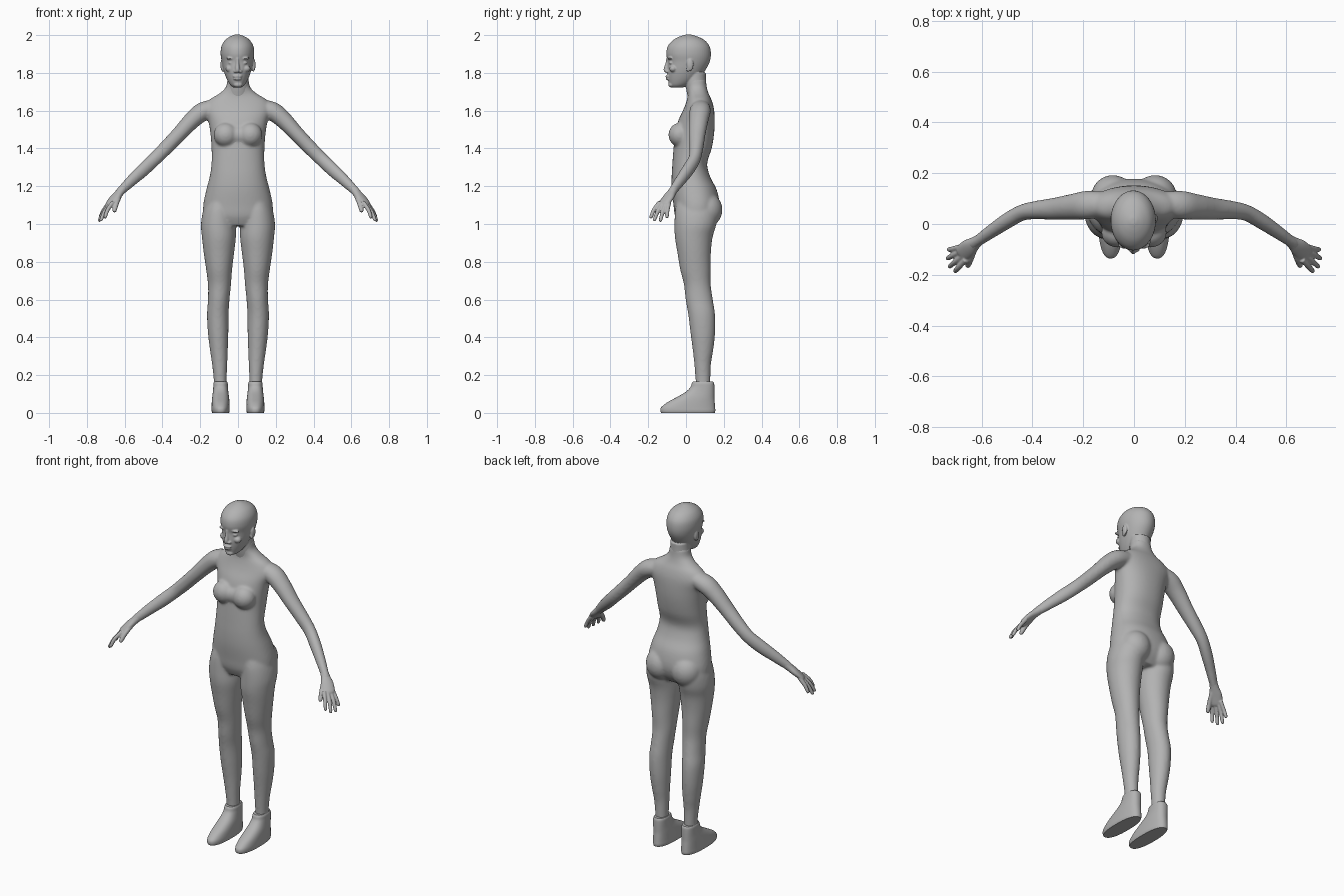
import bpy, bmesh, math
from mathutils import Vector, Matrix

grey = bpy.data.materials.new("plain grey")
grey.diffuse_color = (0.45, 0.45, 0.45, 1)


def smooth_rows(rows, sub=4):
    """Catmull-Rom interpolation between the rows of a loft."""
    p = [Vector(r) for r in rows]
    out = []
    for i in range(len(p) - 1):
        a, b, c, d = p[max(i - 1, 0)], p[i], p[i + 1], p[min(i + 2, len(p) - 1)]
        for k in range(sub):
            t = k / sub
            out.append(b + (c - a) * (0.5 * t) + (a * 2 - b * 5 + c * 4 - d) * (0.5 * t * t)
                       + (b * 3 - a - c * 3 + d) * (0.5 * t ** 3))
    return out + [p[-1]]


def loft(bm, rows, side=1, follow=False, power=2.0, n=32, sub=4):
    """Closed tube through rows (x, y, z, radius across, radius deep)."""
    rows = smooth_rows(rows, sub)
    rings = []
    for i, r in enumerate(rows):
        across, deep = Vector((1, 0, 0)), Vector((0, 1, 0))
        if follow:
            t = (rows[min(i + 1, len(rows) - 1)] - rows[max(i - 1, 0)])
            t = Vector((t[0], t[1], t[2])).normalized()
            across = t.cross(Vector((0, 0, 1))).normalized()
            deep = across.cross(t)
        ring = []
        for k in range(n):
            a = 2 * math.pi * k / n
            c, s = math.cos(a), math.sin(a)
            c = math.copysign(abs(c) ** (2 / power), c)
            s = math.copysign(abs(s) ** (2 / power), s)
            q = Vector((r[0], r[1], r[2])) + across * c * max(r[3], .002) + deep * s * max(r[4], .002)
            ring.append(bm.verts.new((q.x * side, q.y, q.z)))
        rings.append(ring)
    for A, B in zip(rings, rings[1:]):
        for k in range(n):
            bm.faces.new((A[k], A[(k + 1) % n], B[(k + 1) % n], B[k]))
    bm.faces.new(rings[0][::-1])
    bm.faces.new(rings[-1])


def column(rows, x=0):
    """Rows (z, half width, front y, back y) turned into loft rows."""
    return [(x, (f + b) / 2, z, w, (b - f) / 2) for z, w, f, b in rows]


def ball(bm, pos, size, side=1):
    m = Matrix.Translation((pos[0] * side, pos[1], pos[2])) @ Matrix.Diagonal((*size, 1))
    bmesh.ops.create_uvsphere(bm, u_segments=24, v_segments=16, radius=1, matrix=m)


def finish(bm, name, voxel=0, iterations=0):
    bmesh.ops.recalc_face_normals(bm, faces=bm.faces[:])
    me = bpy.data.meshes.new(name)
    bm.to_mesh(me)
    bm.free()
    me.materials.append(grey)
    ob = bpy.data.objects.new(name, me)
    bpy.context.scene.collection.objects.link(ob)
    if voxel:  # fuse the overlapping shells into one skin
        m = ob.modifiers.new("fuse", 'REMESH')
        m.mode = 'VOXEL'
        m.voxel_size = voxel
        m.use_smooth_shade = True
        m = ob.modifiers.new("relax", 'SMOOTH')
        m.factor = 0.5
        m.iterations = iterations
    else:
        bpy.ops.object.select_all(action='DESELECT')
        ob.select_set(True)
        bpy.context.view_layer.objects.active = ob
        bpy.ops.object.shade_smooth_by_angle(angle=math.radians(40))
    return ob


neck = [(1.66, .068, .012, .122), (1.72, .061, .0, .11),
        (1.76, .056, -.004, .106), (1.80, .055, .0, .105)]

# body: torso, breasts, buttocks, legs and arms fused
bm = bmesh.new()
loft(bm, column([
    (.99, .14, -.035, .13), (1.04, .18, -.058, .165), (1.10, .184, -.066, .178),
    (1.18, .168, -.075, .163), (1.25, .15, -.076, .128), (1.32, .140, -.072, .112),
    (1.40, .140, -.066, .136), (1.48, .146, -.058, .149), (1.55, .158, -.04, .152),
    (1.61, .178, -.012, .148), (1.655, .155, .004, .136), (1.69, .10, .01, .12),
    (1.725, .064, .004, .11), (1.77, .056, .0, .105)]), power=2.2, n=48)
ball(bm, (0, -.03, 1.47), (.10, .045, .05))
for s in (1, -1):
    ball(bm, (.065, -.033, 1.472), (.064, .060, .064), s)
    ball(bm, (.083, .108, 1.075), (.086, .085, .092), s)
    # leg
    loft(bm, [
        (.094, .090, .08, .034, .037), (.094, .090, .165, .034, .039),
        (.097, .088, .255, .040, .044), (.101, .090, .33, .047, .054),
        (.105, .089, .42, .054, .065), (.107, .083, .52, .057, .071),
        (.102, .070, .60, .057, .072), (.098, .060, .68, .061, .071),
        (.100, .050, .76, .069, .081), (.101, .043, .85, .081, .089),
        (.101, .041, .93, .090, .100), (.104, .050, 1.0, .092, .111),
        (.100, .055, 1.08, .082, .112), (.085, .05, 1.16, .06, .09)], s)
    # arm
    loft(bm, [
        (.10, .080, 1.62, .045, .040), (.18, .075, 1.598, .056, .050),
        (.24, .068, 1.552, .051, .046), (.31, .060, 1.478, .044, .040),
        (.38, .055, 1.405, .037, .038), (.44, .045, 1.345, .032, .036),
        (.50, .012, 1.288, .031, .036), (.56, -.028, 1.233, .027, .031),
        (.61, -.063, 1.185, .023, .025), (.64, -.083, 1.155, .023, .02)], s, follow=True)
finish(bm, "body", .007, 10)

# head with neck, face and ears
bm = bmesh.new()
loft(bm, column(neck))
loft(bm, column([
    (1.722, .020, -.074, -.02), (1.735, .037, -.087, .015), (1.76, .053, -.094, .055),
    (1.79, .066, -.098, .085), (1.82, .075, -.099, .106), (1.86, .083, -.097, .126),
    (1.90, .089, -.104, .132), (1.94, .085, -.097, .125), (1.972, .067, -.070, .100),
    (1.992, .040, -.035, .062), (2.003, .012, .0, .025)], -.003), n=48)
loft(bm, [(-.003, -.094, 1.878, .008, .010), (-.003, -.097, 1.85, .009, .012),
          (-.003, -.103, 1.82, .013, .016), (-.003, -.103, 1.803, .012, .012)], n=16)
ball(bm, (0, -.078, 1.737), (.024, .016, .014))          # chin
ball(bm, (-.003, -.096, 1.782), (.026, .013, .007))      # upper lip
ball(bm, (-.003, -.093, 1.768), (.022, .014, .007))      # lower lip
for s in (1, -1):
    ball(bm, (.013, -.100, 1.808), (.010, .011, .008), s)    # nostril
    ball(bm, (.034, -.080, 1.853), (.016, .010, .008), s)    # eye
    ball(bm, (.036, -.084, 1.877), (.027, .013, .007), s)    # brow
    ball(bm, (.044, -.068, 1.822), (.022, .020, .018), s)    # cheek
    ball(bm, (.084, .022, 1.842), (.009, .018, .032), s)     # ear
    ball(bm, (.081, .012, 1.818), (.007, .010, .012), s)     # ear lobe
finish(bm, "head", .004, 3)

# hands: palm, four fingers and a thumb; each digit is base, middle, tip
digits = [((.662, -.140, 1.115), (.690, -.170, 1.075), (.706, -.188, 1.030)),
          ((.672, -.124, 1.110), (.706, -.150, 1.065), (.728, -.170, 1.015)),
          ((.680, -.107, 1.108), (.714, -.124, 1.062), (.737, -.137, 1.012)),
          ((.682, -.090, 1.112), (.712, -.098, 1.072), (.732, -.101, 1.032)),
          ((.628, -.092, 1.150), (.643, -.135, 1.110), (.656, -.168, 1.064))]
for s, label in ((1, "left"), (-1, "right")):
    bm = bmesh.new()
    loft(bm, [(.60, -.056, 1.195, .021, .023), (.625, -.074, 1.168, .025, .021),
              (.650, -.094, 1.140, .035, .019), (.676, -.116, 1.108, .034, .015),
              (.684, -.122, 1.098, .026, .010)], s, follow=True)
    for base, mid, tip in digits:
        w = .014 if base[0] < .64 else .0115
        near = tuple(Vector(mid).lerp(Vector(tip), .8))
        loft(bm, [(*base, w, w), (*mid, w * .92, w * .92), (*near, w * .8, w * .8),
                  (*tip, w * .4, w * .4)], s, follow=True, n=16)
    finish(bm, label + "_hand", .004, 2)

# ankle shoes with flat soles
for s, label in ((1, "left"), (-1, "right")):
    bm = bmesh.new()
    loft(bm, column([
        (0, .045, -.132, .152), (.012, .048, -.136, .155), (.03, .048, -.131, .154),
        (.055, .047, -.100, .152), (.08, .045, -.055, .150), (.11, .041, -.003, .150),
        (.135, .039, .023, .150), (.155, .038, .030, .149), (.165, .034, .036, .144)], .092),
        s, power=2.4, n=40)
    finish(bm, label + "_shoe")
